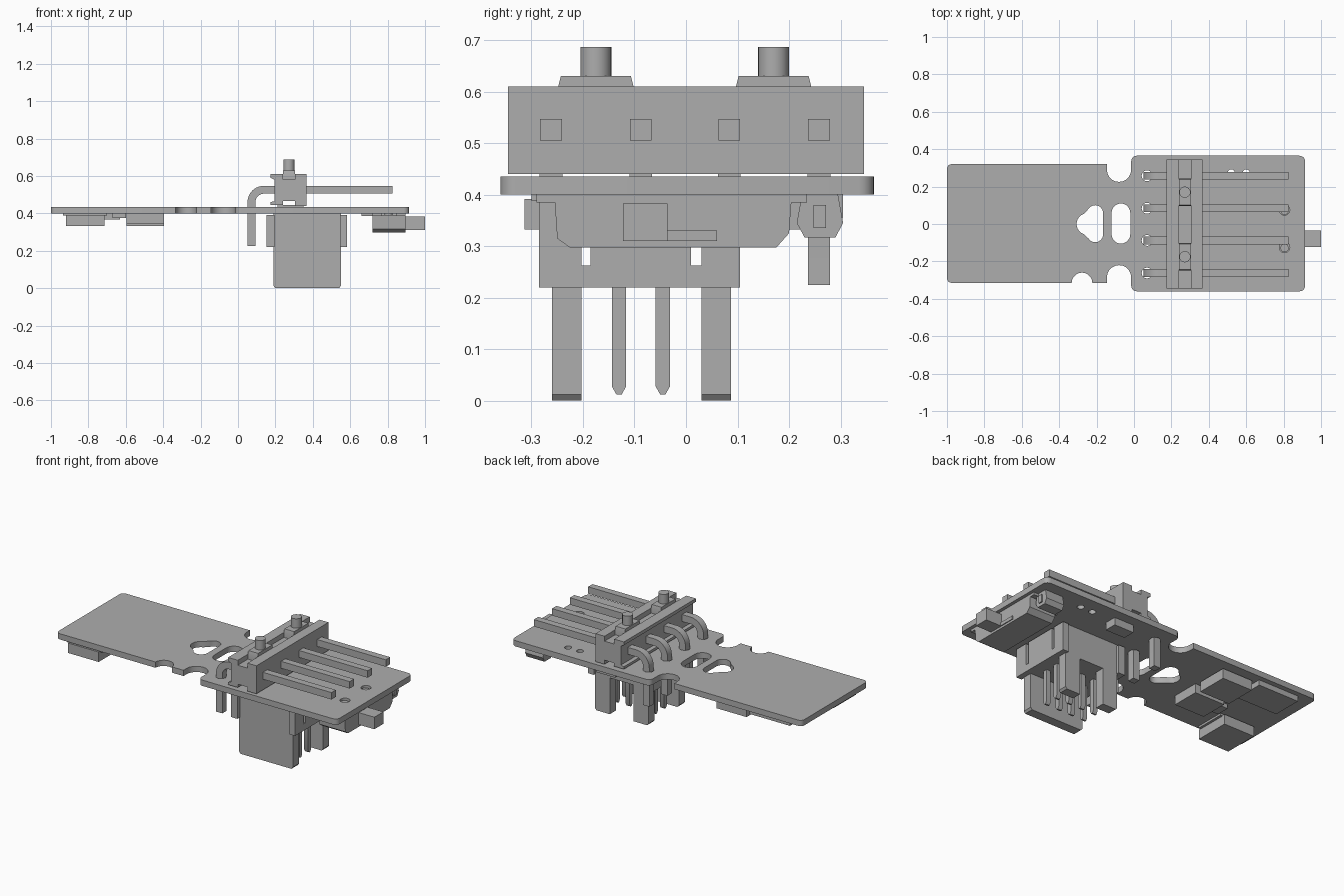
import bpy
import bmesh
from math import sin, cos, radians

cube = bpy.data.objects.get("Cube")
if cube:
    bpy.data.objects.remove(cube)

GREY = (0.42, 0.42, 0.42, 1)
mat = bpy.data.materials.new("plain grey")
mat.use_nodes = True
mat.diffuse_color = GREY
mat.node_tree.nodes["Principled BSDF"].inputs["Base Color"].default_value = GREY

parts = []


def finish(name, bm):
    bmesh.ops.recalc_face_normals(bm, faces=bm.faces)
    me = bpy.data.meshes.new(name)
    bm.to_mesh(me)
    bm.free()
    ob = bpy.data.objects.new(name, me)
    bpy.context.collection.objects.link(ob)
    me.materials.append(mat)
    parts.append(ob)
    return ob


def arc(cx, cy, r, a, b, n=10):
    steps = [radians(a + (b - a) * i / n) for i in range(n + 1)]
    return [(cx + r * cos(t), cy + r * sin(t)) for t in steps]


def prism(name, pts, axis, lo, hi):
    """Extrude a 2D profile along an axis from lo to hi."""
    place = {"x": lambda p, d: (d, p[0], p[1]),
             "y": lambda p, d: (p[0], d, p[1]),
             "z": lambda p, d: (p[0], p[1], d)}[axis]
    bm = bmesh.new()
    a = [bm.verts.new(place(p, lo)) for p in pts]
    b = [bm.verts.new(place(p, hi)) for p in pts]
    bm.faces.new(a)
    bm.faces.new(b)
    for i in range(len(pts)):
        j = (i + 1) % len(pts)
        bm.faces.new((a[i], a[j], b[j], b[i]))
    return finish(name, bm)


def box(name, x0, x1, y0, y1, z0, z1):
    return prism(name, [(x0, y0), (x1, y0), (x1, y1), (x0, y1)], "z", z0, z1)


# Circuit board: outline with edge notches, slots and drilled holes
outline = (arc(-.975, -.29, .025, 180, 270, 4)
           + arc(-.278, -.315, .055, 180, 0)
           + [(-.145, -.315)] + arc(-.08, -.285, .065, 180, 0)
           + arc(.015, -.33, .03, 180, 270, 5) + arc(.885, -.33, .03, 270, 360, 5)
           + arc(.885, .335, .03, 0, 90, 5) + arc(.015, .335, .03, 90, 180, 5)
           + arc(-.08, .29, .065, 0, -180) + [(-.145, .32)]
           + arc(-.975, .295, .025, 90, 180, 4))
slot = arc(-.07, .06, .05, 0, 180) + arc(-.07, -.055, .05, 180, 360)
lobed_slot = (arc(-.2075, .058, .0425, 0, 150) + arc(-.25, 0, .057, 110, 250)
              + arc(-.2075, -.055, .0425, 210, 360))
PIN_ROWS = (-.262, -.088, .084, .258)
drills = [(.07, y, .029) for y in PIN_ROWS]
drills += [(.805, .075, .028), (.805, -.125, .028), (.52, .272, .02), (.6, .272, .02)]
loops = [outline, slot, lobed_slot] + [arc(x, y, r, 0, 342, 19) for x, y, r in drills]

cu = bpy.data.curves.new("circuit_board", "CURVE")
cu.dimensions = "2D"
cu.fill_mode = "BOTH"
cu.extrude = .0175
for loop in loops:
    sp = cu.splines.new("POLY")
    sp.points.add(len(loop) - 1)
    for pt, (x, y) in zip(sp.points, loop):
        pt.co = (x, y, 0, 1)
    sp.use_cyclic_u = True
tmp = bpy.data.objects.new("board_curve", cu)
bpy.context.collection.objects.link(tmp)
bpy.context.view_layer.update()
mesh = bpy.data.meshes.new_from_object(tmp.evaluated_get(bpy.context.evaluated_depsgraph_get()))
bpy.data.objects.remove(tmp)
bm = bmesh.new()
bm.from_mesh(mesh)
bmesh.ops.remove_doubles(bm, verts=bm.verts, dist=1e-5)
bmesh.ops.translate(bm, verts=bm.verts, vec=(0, 0, .4175))
finish("circuit_board", bm).data.materials.clear()
parts[-1].data.materials.append(mat)

# Angled header: bent pins, grooved body and locating pegs
bent = ([(.825, .505), (.825, .547)] + arc(.138, .46, .087, 90, 180)
        + [(.051, .225), (.093, .225)] + arc(.138, .46, .045, 180, 90))
for y in PIN_ROWS:
    prism("header_pin", bent, "y", y - .021, y + .021)
    box("header_foot", .21, .35, y - .022, y + .022, .435, .445)

body = [(.175, .445), (.24, .445), (.24, .465), (.305, .465), (.305, .44), (.365, .44),
        (.365, .61), (.305, .61), (.305, .58), (.24, .58), (.24, .61), (.175, .61),
        (.175, .59), (.195, .58), (.195, .465), (.175, .46)]
prism("header_body", body, "y", -.345, .345)
for y in (-.175, .17):
    base = [(y - .073, .575), (y - .073, .61), (y - .068, .63),
            (y + .068, .63), (y + .073, .61), (y + .073, .575)]
    prism("peg_base", base, "x", .24, .305)
    prism("peg", arc(.272, y, .03, 0, 345, 23), "z", .62, .687)

# Lower socket: solid wall, keyed wall, core, side brackets and contacts
prism("socket_front_wall", [(.19, .4), (.19, .012), (.2, 0), (.54, 0), (.55, .012), (.55, .4)],
      "y", -.26, -.203)
prism("socket_back_wall", [(.19, .4), (.19, .012), (.2, 0), (.29, 0), (.29, .22), (.45, .22),
                           (.45, 0), (.54, 0), (.55, .012), (.55, .4)], "y", .03, .087)
box("socket_core", .19, .55, -.185, .01, .22, .392)
box("socket_floor", .19, .55, -.21, .04, .22, .262)
for x0, x1 in ((.152, .195), (.545, .582)):
    box("bracket_floor", x0, x1, -.285, .105, .22, .262)
    for y0, y1 in ((-.285, -.203), (-.185, .01), (.03, .105)):
        box("bracket_block", x0, x1, y0, y1, .26, .392)
for i in range(4):
    x = .243 + .085 * i
    for y in (-.13, -.045):
        tip = [(y - .014, .26), (y - .014, .028), (y - .005, .012),
               (y + .005, .012), (y + .014, .028), (y + .014, .26)]
        prism("socket_contact", tip, "x", x - .014, x + .014)

# Slide switch: chamfered case, lever, pegs and solder legs
case = [(-.255, .392), (-.25, .315), (-.225, .297), (.175, .297), (.2, .325), (.205, .392)]
prism("switch_case", case, "x", .72, .895)
box("switch_lever", .89, 1, -.122, -.036, .31, .383)
box("switch_slot_plate", .89, .9, -.036, .06, .31, .33)
for y in (-.125, .075):
    prism("switch_peg", arc(.805, y - .004, .022, 0, 342, 19), "z", .38, .425)
for y in (-.175, .025, .125):
    box("switch_leg", .66, .73, y - .02, y + .02, .385, .4)
for x in (.745, .87):
    box("switch_end_leg", x - .025, x + .025, -.29, .235, .385, .4)

# Small parts under the wide half of the board
lamp = [(.225, .4), (.215, .345), (.23, .317), (.29, .317), (.305, .345), (.295, .4)]
prism("corner_lamp", lamp, "x", .745, .865)
box("corner_lamp_tab", .86, .872, .247, .272, .335, .38)
box("small_chip", .26, .39, .23, .305, .355, .4)

# Chips under the narrow half of the board
box("large_chip", -.92, -.715, -.313, -.1, .332, .392)
box("large_chip_pad", -.935, -.7, -.3, -.115, .388, .4)
box("square_chip", -.595, -.395, .08, .27, .332, .392)
box("square_chip_pad", -.58, -.41, .09, .26, .388, .4)
box("flat_chip", -.9, -.63, .11, .29, .368, .4)
box("middle_chip", -.595, -.395, -.13, .04, .345, .4)
box("tiny_chip", -.67, -.6, -.1, -.02, .375, .4)

# Smooth the rounded edges only
bpy.ops.object.select_all(action="DESELECT")
for ob in parts:
    ob.select_set(True)
bpy.context.view_layer.objects.active = parts[0]
bpy.ops.object.shade_smooth_by_angle(angle=radians(30))
